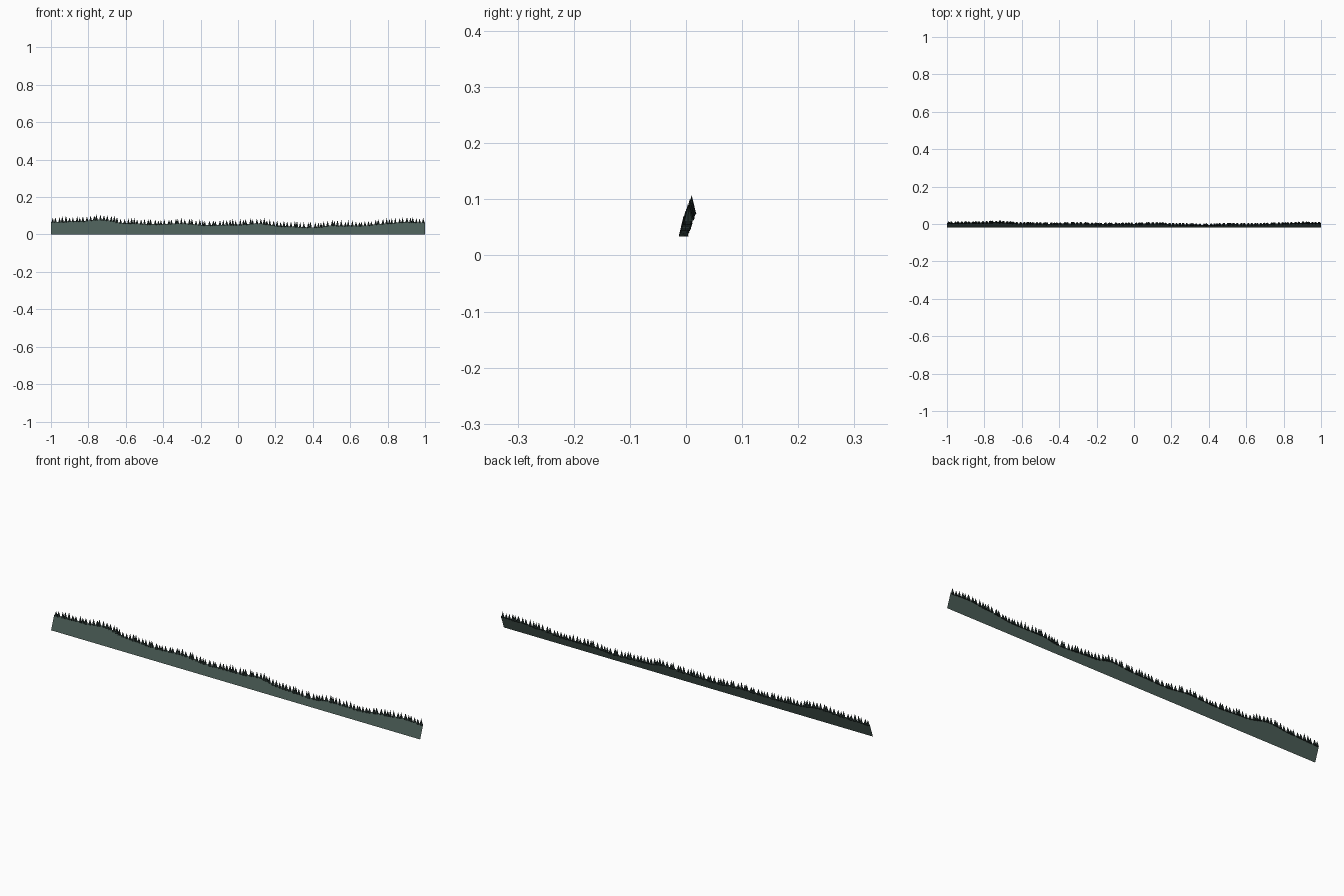
import bpy, bmesh, math, random
from mathutils import Matrix

if "Cube" in bpy.data.objects:
    bpy.data.objects.remove(bpy.data.objects["Cube"])

random.seed(7)

# Crest line of the ridge: (x, z)
CREST = [(-1, .067), (-.85, .071), (-.73, .08), (-.6, .061), (-.45, .055), (-.3, .06),
         (-.17, .05), (0, .053), (.12, .06), (.22, .045), (.4, .038), (.5, .048),
         (.65, .047), (.8, .059), (.9, .067), (1, .064)]


def crest(x):
    for (x0, z0), (x1, z1) in zip(CREST, CREST[1:]):
        if x <= x1:
            t = (x - x0) / (x1 - x0)
            return z0 + (z1 - z0) * (1 - math.cos(math.pi * t)) / 2
    return CREST[-1][1]


def lean(z):
    return -0.0185 + 0.36 * z


def material(name, color):
    m = bpy.data.materials.new(name)
    m.diffuse_color = (*color, 1)
    m.use_nodes = True
    m.node_tree.nodes["Principled BSDF"].inputs["Base Color"].default_value = m.diffuse_color
    return m


def add_object(name, bm, mat):
    me = bpy.data.meshes.new(name)
    bm.to_mesh(me)
    bm.free()
    me.materials.append(mat)
    ob = bpy.data.objects.new(name, me)
    bpy.context.collection.objects.link(ob)
    return ob


# Leaning ridge sheet with a rolling top edge
bm = bmesh.new()
N = 96
cols = []
for i in range(N + 1):
    x = -1 + 2 * i / N
    z = crest(x)
    cols.append((bm.verts.new((x, lean(0), 0)), bm.verts.new((x, lean(z), z))))
for a, b in zip(cols, cols[1:]):
    bm.faces.new((a[0], b[0], b[1], a[1]))
add_object("ridge", bm, material("ridge_green", (.07, .11, .095)))

# Row of low-poly conifers standing along the crest
bm = bmesh.new()
TREES = 110
for i in range(TREES):
    x = -0.99 + 1.98 * i / (TREES - 1)
    if 0 < i < TREES - 1:
        x += random.uniform(-.005, .005)
    z = crest(x)
    r = random.uniform(.0075, .0095)
    h = random.uniform(.024, .035)
    base = z - .004
    place = (Matrix.Translation((x, lean(z), base + h / 2))
             @ Matrix.Rotation(random.uniform(0, math.tau), 4, 'Z'))
    bmesh.ops.create_cone(bm, cap_ends=True, segments=5, radius1=r, radius2=0,
                          depth=h, matrix=place)
bmesh.ops.remove_doubles(bm, verts=bm.verts, dist=1e-6)
add_object("conifers", bm, material("conifer_dark", (.018, .03, .027)))
